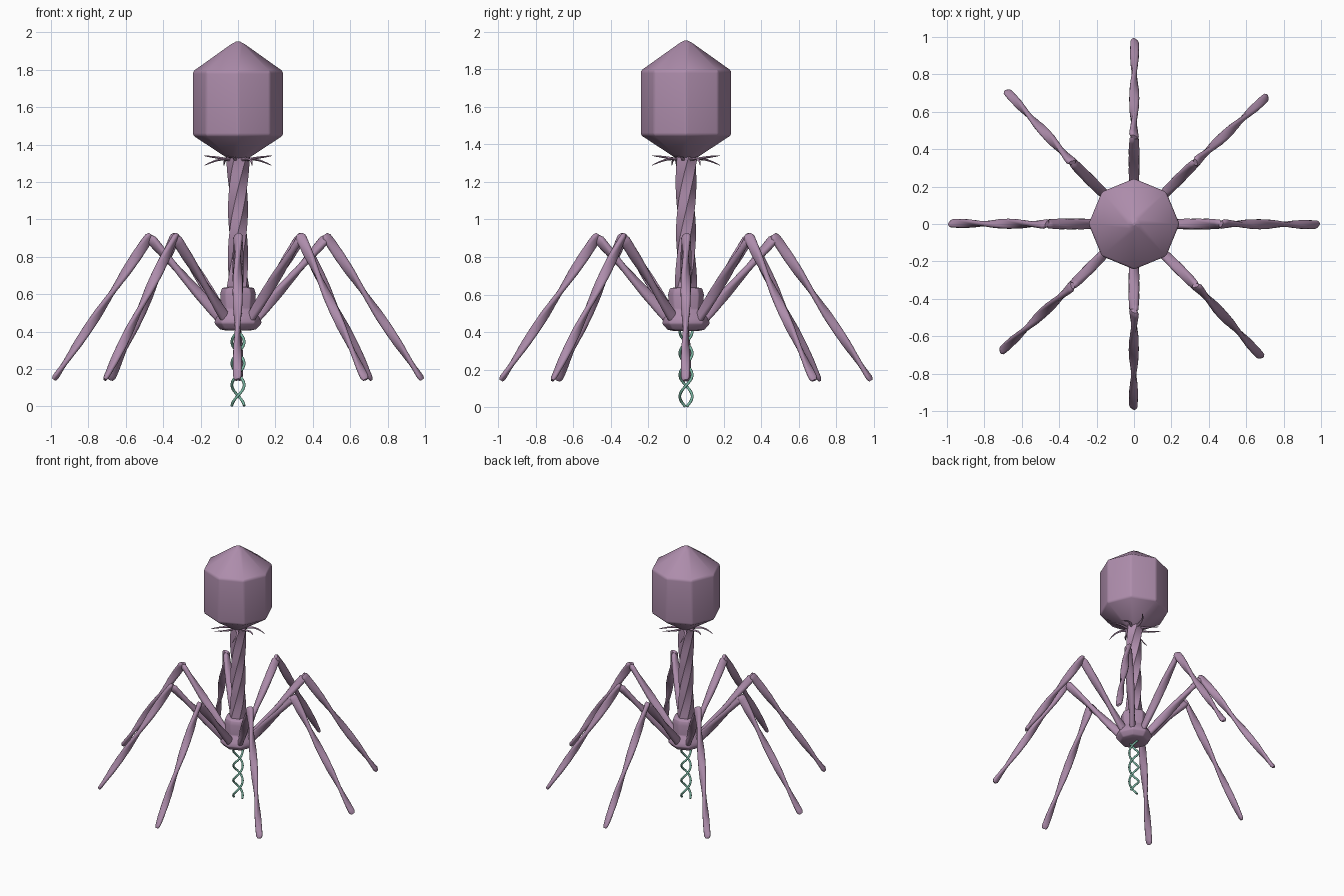
import bpy, bmesh, math
from mathutils import Vector

if "Cube" in bpy.data.objects:
    bpy.data.objects.remove(bpy.data.objects["Cube"])

def material(name, rgb):
    m = bpy.data.materials.new(name)
    m.diffuse_color = (*rgb, 1)
    m.use_nodes = True
    m.node_tree.nodes["Principled BSDF"].inputs["Base Color"].default_value = m.diffuse_color
    return m

MAUVE = material("mauve", (0.42, 0.265, 0.41))
TEAL = material("teal_green", (0.19, 0.46, 0.355))

def finish(bm, name, mat, angle=35):
    bmesh.ops.recalc_face_normals(bm, faces=bm.faces)
    me = bpy.data.meshes.new(name)
    bm.to_mesh(me)
    bm.free()
    ob = bpy.data.objects.new(name, me)
    bpy.context.collection.objects.link(ob)
    me.materials.append(mat)
    bpy.ops.object.select_all(action='DESELECT')
    ob.select_set(True)
    bpy.context.view_layer.objects.active = ob
    bpy.ops.object.shade_smooth_by_angle(angle=math.radians(angle))
    return ob

def skin(bm, rings):
    """Bridge equal rings of points and cap both ends."""
    rows = [[bm.verts.new(p) for p in r] for r in rings]
    n = len(rows[0])
    for a, b in zip(rows, rows[1:]):
        for i in range(n):
            j = (i + 1) % n
            bm.faces.new((a[i], a[j], b[j], b[i]))
    bm.faces.new(rows[0])
    bm.faces.new(rows[-1])

def sweep(bm, pts, section, side, n=12, power=1.0):
    """Sweep an oval along pts; section(u) gives half width, half depth, twist."""
    rings = []
    last = len(pts) - 1
    for k, p in enumerate(pts):
        t = (pts[min(k + 1, last)] - pts[max(k - 1, 0)]).normalized()
        s = (side - t * side.dot(t)).normalized()
        d = t.cross(s)
        a, b, w = section(k / last)
        ring = []
        for i in range(n):
            f = 2 * math.pi * i / n
            c, q = math.cos(f), math.sin(f)
            x = a * math.copysign(abs(c) ** power, c)
            y = b * math.copysign(abs(q) ** power, q)
            ring.append(p + s * (x * math.cos(w) - y * math.sin(w))
                        + d * (x * math.sin(w) + y * math.cos(w)))
        rings.append(ring)
    skin(bm, rings)

def octagon_body(name, profile, bevel, angle):
    bm = bmesh.new()
    skin(bm, [[Vector((r * math.cos(i * math.pi / 4), r * math.sin(i * math.pi / 4), z))
               for i in range(8)] for r, z in profile])
    bmesh.ops.recalc_face_normals(bm, faces=bm.faces)
    edges = [e for e in bm.edges if e.calc_face_angle(0) > math.radians(32)]
    bmesh.ops.bevel(bm, geom=edges, offset=bevel, segments=3, profile=0.5,
                    affect='EDGES', clamp_overlap=True)
    return finish(bm, name, MAUVE, angle)

def lerp_path(p, q, n):
    return [p.lerp(q, i / n) for i in range(n + 1)]

# Head capsule and base plate
octagon_body("head_capsule", [(0.045, 1.32), (0.243, 1.45), (0.243, 1.79),
                              (0.035, 1.938), (0.008, 1.952)], 0.012, 22)
octagon_body("base_plate", [(0.06, 0.405), (0.10, 0.413), (0.128, 0.445), (0.122, 0.475),
                            (0.09, 0.52), (0.097, 0.60), (0.088, 0.633), (0.045, 0.64)],
             0.007, 35)

# Twisted tail sheath
def tail_section(u):
    r = 0.053 + 0.014 * abs(2 * u - 1) ** 3
    return r, r, math.radians(200) * u

bm = bmesh.new()
sweep(bm, lerp_path(Vector((0, 0, 0.58)), Vector((0, 0, 1.36)), 40),
      tail_section, Vector((1, 0, 0)), n=6)
finish(bm, "tail_sheath", MAUVE, 40)

# Eight jointed legs made of twisted flat bars
def end_round(u, tip):
    """Shrinks the bar towards its ends."""
    e = min(u, 1 - u)
    return 1.0 if e > tip else 0.6 + 0.4 * math.sqrt(1 - (1 - e / tip) ** 2)

def upper_section(u):
    k = end_round(u, 0.04)
    return 0.029 * k, 0.019 * k, math.pi * (u - 0.65)

def lower_section(u):
    k = end_round(u, 0.025) * (1.05 - 0.22 * u)
    return 0.028 * k, 0.016 * k, math.pi / 2 + 2 * math.pi * (u - 0.15)

for i in range(8):
    a = i * math.pi / 4
    foot_a = a - math.radians(1.2 if i % 2 else 0.2)
    out = Vector((math.cos(a), math.sin(a), 0))
    foot_out = Vector((math.cos(foot_a), math.sin(foot_a), 0))
    side = Vector((-math.sin(a), math.cos(a), 0))
    up = Vector((0, 0, 1))
    bm = bmesh.new()
    sweep(bm, lerp_path(out * 0.075 + up * 0.45, out * 0.475 + up * 0.905, 30),
          upper_section, side, power=0.75)
    sweep(bm, lerp_path(out * 0.465 + up * 0.92, foot_out * 0.985 + up * 0.143, 60),
          lower_section, side, power=0.75)
    finish(bm, f"leg_{i + 1}", MAUVE, 50)

# Collar whiskers, bending up and down in turn
bm = bmesh.new()
for i in range(8):
    a = math.radians(22.5 + 45 * i)
    out = Vector((math.cos(a), math.sin(a), 0))
    side = Vector((-math.sin(a), math.cos(a), 0))
    bend = 0.022 if i % 2 else -0.03
    pts = []
    for k in range(13):
        u = k / 12
        pts.append(out * (0.04 + 0.155 * u) + side * 0.02 * math.sin(math.pi * u)
                   + Vector((0, 0, 1.318 + bend * u * u + 0.008 * math.sin(math.pi * u))))
    sweep(bm, pts, lambda u: (0.009 * (1 - u) ** 0.6 + 0.0012,
                              0.007 * (1 - u) ** 0.6 + 0.0012, 0), side, n=8)
finish(bm, "collar_whiskers", MAUVE, 50)

# Double helix strand hanging to the ground
bm = bmesh.new()
for phase in (0, math.pi):
    pts = []
    for k in range(97):
        z = 0.004 + 0.426 * k / 96
        w = phase + 2 * math.pi * z / 0.23
        pts.append(Vector((0.033 * math.cos(w), 0.033 * math.sin(w), z)))
    sweep(bm, pts, lambda u: (0.0075, 0.0075, 0), Vector((0, 0, 1)), n=8)
finish(bm, "double_helix", TEAL, 60)
